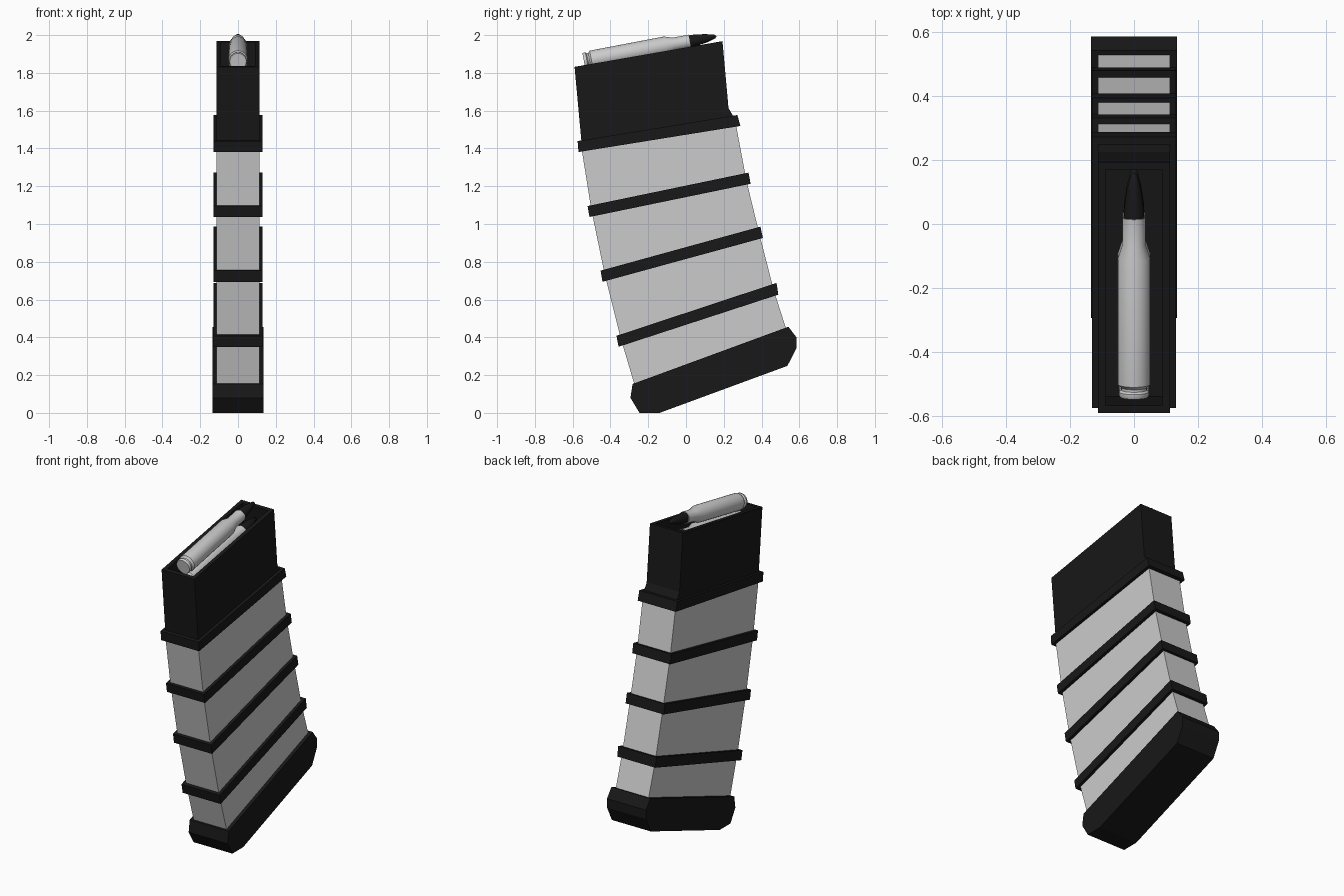
import bpy, bmesh, math
from mathutils import Vector

if "Cube" in bpy.data.objects:
    bpy.data.objects.remove(bpy.data.objects["Cube"])


def material(name, v):
    m = bpy.data.materials.new(name)
    m.diffuse_color = (v, v, v, 1)
    m.use_nodes = True
    m.node_tree.nodes["Principled BSDF"].inputs["Base Color"].default_value = m.diffuse_color
    return m


BLACK = material("black_polymer", 0.009)


def add_object(name, bm, mat=None):
    bmesh.ops.recalc_face_normals(bm, faces=bm.faces)
    me = bpy.data.meshes.new(name)
    bm.to_mesh(me)
    bm.free()
    ob = bpy.data.objects.new(name, me)
    bpy.context.collection.objects.link(ob)
    if mat:
        me.materials.append(mat)
    return ob


def prism(profile, half):
    """Side profile (y, z) extruded symmetrically across x."""
    bm = bmesh.new()
    f = bm.faces.new([bm.verts.new((-half, y, z)) for y, z in profile])
    r = bmesh.ops.extrude_face_region(bm, geom=[f])
    vs = [g for g in r["geom"] if isinstance(g, bmesh.types.BMVert)]
    bmesh.ops.translate(bm, verts=vs, vec=(2 * half, 0, 0))
    bmesh.ops.recalc_face_normals(bm, faces=bm.faces)
    return bm


# curved grey body
add_object("magazine_body", prism([
    (-0.267, 0.13), (-0.347, 0.40), (-0.432, 0.74), (-0.502, 1.08), (-0.553, 1.40),
    (0.262, 1.54), (0.32, 1.23), (0.389, 0.945), (0.466, 0.645), (0.535, 0.43)], 0.113))

# reinforcing bands
bands = [
    [(-0.574, 1.439), (0.272, 1.577), (0.288, 1.519), (-0.569, 1.381)],
    [(-0.521, 1.095), (0.331, 1.272), (0.342, 1.213), (-0.511, 1.037)],
    [(-0.452, 0.753), (0.394, 0.986), (0.407, 0.926), (-0.442, 0.694)],
    [(-0.368, 0.408), (0.479, 0.688), (0.489, 0.626), (-0.357, 0.350)]]
for i, p in enumerate(bands):
    add_object(f"band_{i + 1}", prism(p, 0.131), BLACK)

# base plate with clipped corners
add_object("base_plate", prism([
    (-0.283, 0.153), (0.542, 0.456), (0.585, 0.40), (0.585, 0.344),
    (0.537, 0.249), (-0.14, 0), (-0.246, 0), (-0.294, 0.08)], 0.134), BLACK)

# upper housing with open well
bm = prism([(-0.553, 1.43), (-0.59, 1.832), (0.193, 1.968), (0.225, 1.614),
            (0.25, 1.57)], 0.113)
top = max(bm.faces, key=lambda f: f.normal.z)
bmesh.ops.inset_region(bm, faces=[top], thickness=0.034)
down = Vector((0, 0.028, -0.3))
r = bmesh.ops.extrude_face_region(bm, geom=[top])
bmesh.ops.translate(bm, vec=down,
                    verts=[g for g in r["geom"] if isinstance(g, bmesh.types.BMVert)])
if top.is_valid:
    bmesh.ops.delete(bm, geom=[top], context='FACES_ONLY')
add_object("upper_housing", bm, BLACK)


def lathe(name, profile, origin, mat=None, seg=24):
    """Spin (radius, length) about the tilted cartridge axis."""
    bm = bmesh.new()
    tilt = math.radians(10.8)
    axis = Vector((0, math.cos(tilt), math.sin(tilt)))
    up = Vector((0, -math.sin(tilt), math.cos(tilt)))
    o = Vector(origin)
    vs = [bm.verts.new(o + axis * l + up * r) for r, l in profile]
    es = [bm.edges.new(e) for e in zip(vs, vs[1:])]
    bmesh.ops.spin(bm, geom=vs + es, cent=o, axis=axis, angle=math.tau, steps=seg)
    bmesh.ops.remove_doubles(bm, verts=bm.verts, dist=0.0005)
    ob = add_object(name, bm, mat)
    bpy.context.view_layer.objects.active = ob
    ob.select_set(True)
    bpy.ops.object.shade_smooth_by_angle(angle=math.radians(35))
    ob.select_set(False)


case = [(0, 0), (0.044, 0), (0.047, 0.006), (0.047, 0.016), (0.040, 0.022),
        (0.040, 0.03), (0.051, 0.04), (0.051, 0.44), (0.036, 0.485), (0.036, 0.57), (0, 0.57)]
tip = [(0, 0.56), (0.033, 0.56), (0.031, 0.60), (0.022, 0.66), (0.010, 0.705), (0, 0.715)]

# top round and the one beneath it
for label, o in (("top", (0, -0.54, 1.86)), ("lower", (0, -0.525, 1.757))):
    lathe(f"{label}_cartridge_case", case, o)
    lathe(f"{label}_cartridge_tip", tip, o, BLACK)
